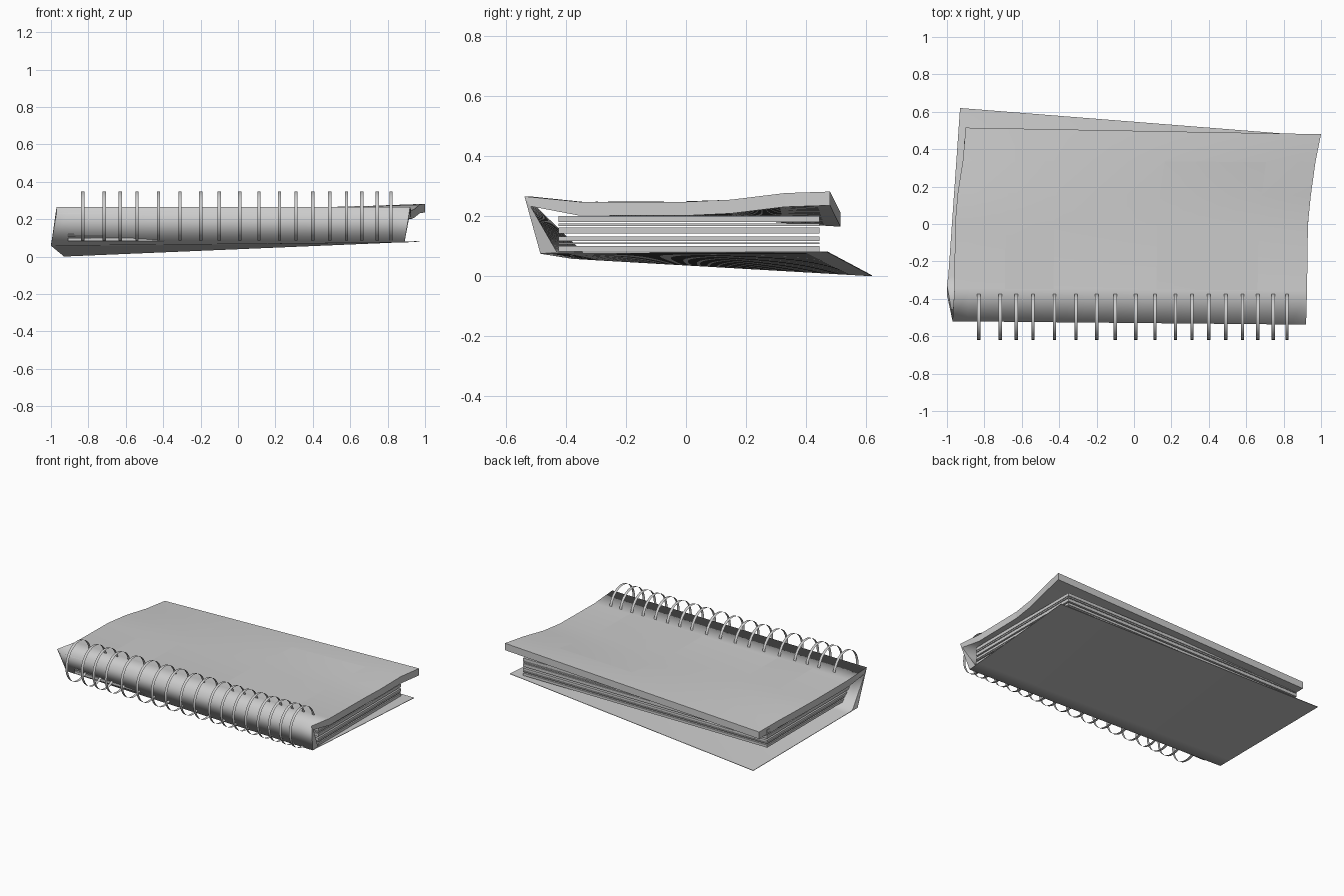
import bpy, bmesh, math
from mathutils import Vector

if "Cube" in bpy.data.objects:
    bpy.data.objects.remove(bpy.data.objects["Cube"])

COLS = 24
# Cover cross-section, from the loose bottom edge around the spine to the top edge:
# (left end point, right end point, inward thickness offset in y and z)
ROWS = [
    ((-0.93, 0.62, 0.00), (0.97, 0.47, 0.08), (0, 0.003)),
    ((-0.993, -0.28, 0.052), (0.898, -0.39, 0.0755), (0, 0.003)),
    ((-1.00, -0.38, 0.058), (0.89, -0.485, 0.075), (0.055, 0.005)),
    ((-0.97, -0.52, 0.266), (0.92, -0.538, 0.266), (0.02, -0.033)),
    ((-0.96, -0.345, 0.248), (0.925, -0.355, 0.248), (0, -0.046)),
    ((-0.957, 0.00, 0.246), (0.93, 0.00, 0.248), (0, -0.046)),
    ((-0.942, 0.17, 0.238), (0.945, 0.15, 0.255), (0, -0.046)),
    ((-0.915, 0.34, 0.222), (0.97, 0.33, 0.277), (0, -0.046)),
    ((-0.90, 0.515, 0.211), (1.00, 0.48, 0.282), (0, -0.046)),
]


def to_object(name, bm):
    mesh = bpy.data.meshes.new(name)
    bm.to_mesh(mesh)
    bm.free()
    obj = bpy.data.objects.new(name, mesh)
    bpy.context.collection.objects.link(obj)
    return obj


def point(row, u, inner=0, lift=0):
    a, b, off = row
    p = Vector(a).lerp(Vector(b), u)
    return p + Vector((0, off[0] * inner, off[1] * inner + lift))


def grid(bm, rows, u0, u1, cols, inner=0, lift=0):
    vs = [[bm.verts.new(point(r, u0 + (u1 - u0) * i / cols, inner, lift))
           for i in range(cols + 1)] for r in rows]
    for j in range(len(rows) - 1):
        for i in range(cols):
            f = bm.faces.new((vs[j][i], vs[j][i + 1], vs[j + 1][i + 1], vs[j + 1][i]))
            f.smooth = True
    return vs


# Wrap-around cover: outer skin, inner skin and a flat rim
bm = bmesh.new()
outer = grid(bm, ROWS, 0, 1, COLS)
inner = grid(bm, ROWS, 0, 1, COLS, inner=1)


def border(vs):
    return (vs[0][:-1] + [r[-1] for r in vs[:-1]]
            + vs[-1][:0:-1] + [r[0] for r in vs[:0:-1]])


bo, bi = border(outer), border(inner)
for k in range(len(bo)):
    n = (k + 1) % len(bo)
    rim = bm.faces.new((bo[k], bo[n], bi[n], bi[k]))
    for e in rim.edges:
        e.smooth = False
bmesh.ops.recalc_face_normals(bm, faces=bm.faces)
to_object("cover", bm)

# Pale labels following the top cover
pale = bpy.data.materials.new("pale")
pale.diffuse_color = (0.95, 0.95, 0.95, 1)
pale.use_nodes = True
pale.node_tree.nodes["Principled BSDF"].inputs["Base Color"].default_value = pale.diffuse_color
for name, u0, u1 in (("small_label", 0.143, 0.281), ("large_label", 0.573, 0.86)):
    bm = bmesh.new()
    grid(bm, ROWS[4:8], u0, u1, 6, lift=0.002)
    to_object(name, bm).data.materials.append(pale)

# Stack of pages
for k, (z0, z1) in enumerate(((0.083, 0.10), (0.107, 0.113), (0.117, 0.133),
                              (0.143, 0.163), (0.168, 0.176), (0.18, 0.20))):
    bpy.ops.mesh.primitive_cube_add(size=1, location=(-0.01, 0.01, (z0 + z1) / 2))
    page = bpy.context.object
    page.name = f"pages_{k + 1}"
    page.scale = (1.80, 0.87, z1 - z0)

# Binding rings: thin flat bands around the spine
RING_X = (-0.83, -0.716, -0.63, -0.54, -0.425, -0.31, -0.20, -0.10, 0.01, 0.112,
          0.222, 0.31, 0.40, 0.49, 0.58, 0.662, 0.745, 0.818)
for k, x in enumerate(RING_X):
    bpy.ops.mesh.primitive_cylinder_add(vertices=32, radius=1, depth=1, end_fill_type='NOTHING',
                                        location=(x, -0.495, 0.217),
                                        rotation=(0, math.pi / 2, 0))
    ring = bpy.context.object
    ring.name = f"ring_{k + 1}"
    ring.scale = (0.132, 0.125, 0.018)
    bpy.ops.object.shade_smooth()
